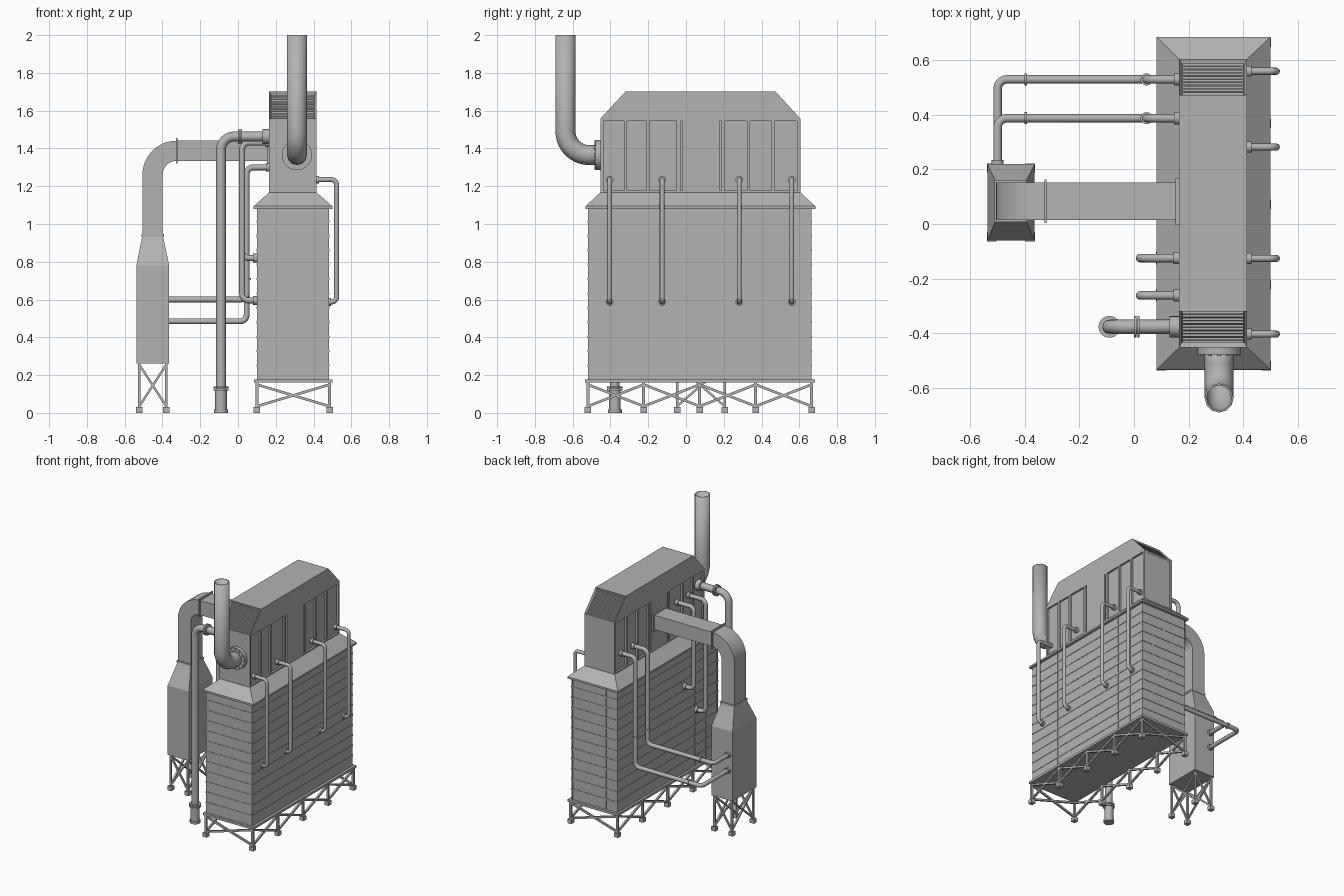
import bpy, bmesh, math
from mathutils import Vector, Matrix

cube = bpy.data.objects.get("Cube")
if cube:
    bpy.data.objects.remove(cube, do_unlink=True)

GREY = (0.45, 0.45, 0.45, 1)
grey = bpy.data.materials.new("plain_grey")
grey.use_nodes = True
grey.diffuse_color = GREY
grey.node_tree.nodes["Principled BSDF"].inputs["Base Color"].default_value = GREY


# Helpers
def link(name, mesh, smooth=False):
    obj = bpy.data.objects.new(name, mesh)
    bpy.context.collection.objects.link(obj)
    mesh.materials.clear()
    mesh.materials.append(grey)
    if smooth:
        mesh.shade_smooth()
        mesh.set_sharp_from_angle(angle=math.radians(35))
    return obj


def finish(name, bm, smooth=False):
    bmesh.ops.recalc_face_normals(bm, faces=bm.faces)
    mesh = bpy.data.meshes.new(name)
    bm.to_mesh(mesh)
    bm.free()
    return link(name, mesh, smooth)


def box(bm, x0, x1, y0, y1, z0, z1):
    m = Matrix.Translation(((x0 + x1) / 2, (y0 + y1) / 2, (z0 + z1) / 2))
    m = m @ Matrix.Diagonal((x1 - x0, y1 - y0, z1 - z0, 1))
    bmesh.ops.create_cube(bm, size=1, matrix=m)


def along(a, b):
    a, b = Vector(a), Vector(b)
    turn = (b - a).to_track_quat('Z', 'Y').to_matrix().to_4x4()
    return Matrix.Translation((a + b) / 2) @ turn, (b - a).length


def strut(bm, a, b, w):
    m, length = along(a, b)
    bmesh.ops.create_cube(bm, size=1, matrix=m @ Matrix.Diagonal((w, w, length, 1)))


def disc(bm, a, b, r, bolts=0):
    m, length = along(a, b)
    bmesh.ops.create_cone(bm, cap_ends=True, segments=24, radius1=r, radius2=r, depth=length, matrix=m)
    for i in range(bolts):
        t = 2 * math.pi * i / bolts
        p = m @ Matrix.Translation((r * 0.85 * math.cos(t), r * 0.85 * math.sin(t), 0))
        bmesh.ops.create_cone(bm, cap_ends=True, segments=6, radius1=r * 0.1, radius2=r * 0.1,
                              depth=length + 0.012, matrix=p)


def prism(name, pts, axis, lo, hi, smooth=False):
    """Extrude a profile along x (points are y, z) or y (points are x, z)."""
    bm = bmesh.new()
    place = (lambda u, v: (lo, u, v)) if axis == 'X' else (lambda u, v: (u, lo, v))
    face = bm.faces.new([bm.verts.new(place(u, v)) for u, v in pts])
    out = bmesh.ops.extrude_face_region(bm, geom=[face])
    step = Vector((hi - lo, 0, 0)) if axis == 'X' else Vector((0, hi - lo, 0))
    bmesh.ops.translate(bm, vec=step, verts=[g for g in out["geom"] if isinstance(g, bmesh.types.BMVert)])
    return finish(name, bm, smooth)


def frustum(bm, low, z0, high, z1):
    bmesh.ops.create_cube(bm, size=1)
    bm.verts.ensure_lookup_table()
    for v in bm.verts[-8:]:
        x0, x1, y0, y1 = high if v.co.z > 0 else low
        v.co = (x1 if v.co.x > 0 else x0, y1 if v.co.y > 0 else y0, z1 if v.co.z > 0 else z0)


def pipe(name, pts, r, bend, caps=True):
    """Tube along a path whose corners are rounded by a bend radius."""
    pts = [Vector(p) for p in pts]
    path = [pts[0]]
    for a, b, c in zip(pts, pts[1:], pts[2:]):
        u, v = (a - b).normalized(), (c - b).normalized()
        centre = b + (u + v) * bend
        for i in range(11):
            t = math.pi / 2 * i / 10
            path.append(centre - v * bend * math.cos(t) - u * bend * math.sin(t))
    path.append(pts[-1])
    curve = bpy.data.curves.new(name, 'CURVE')
    curve.dimensions = '3D'
    curve.bevel_depth, curve.bevel_resolution, curve.use_fill_caps = r, 4, caps
    line = curve.splines.new('POLY')
    line.points.add(len(path) - 1)
    for p, co in zip(line.points, path):
        p.co = (*co, 1)
    temp = bpy.data.objects.new(name, curve)
    mesh = bpy.data.meshes.new_from_object(temp)
    bpy.data.objects.remove(temp)
    return link(name, mesh, True)


def steps(a, b, n):
    return [a + (b - a) * i / n for i in range(n + 1)]


# Main casing with its grid of ribs
X0, X1, Y0, Y1, Z0, Z1 = 0.107, 0.475, -0.512, 0.658, 0.175, 1.09
bm = bmesh.new()
box(bm, X0, X1, Y0, Y1, Z0, Z1)
finish("main_casing", bm)
bm = bmesh.new()
for z in steps(Z0, Z1, 12)[1:-1]:
    box(bm, X0 - 0.009, X1 + 0.009, Y0 - 0.009, Y1 + 0.009, z - 0.006, z + 0.006)
for x in steps(X0, X1, 4):
    box(bm, x - 0.006, x + 0.006, Y0 - 0.007, Y1 + 0.007, Z0, Z1)
for y in steps(Y0, Y1, 9):
    box(bm, X0 - 0.007, X1 + 0.007, y - 0.006, y + 0.006, Z0, Z1)
finish("casing_ribs", bm)

# Base plate and sloped hood
bm = bmesh.new()
box(bm, 0.085, 0.5, -0.535, 0.682, 0.16, 0.177)
finish("base_plate", bm)
bm = bmesh.new()
box(bm, 0.083, 0.5, -0.533, 0.685, 1.08, 1.094)
frustum(bm, (0.083, 0.5, -0.533, 0.685), 1.094, (0.165, 0.415, -0.453, 0.605), 1.168)
finish("hood", bm)


# Support frames: legs, feet and crossed braces
def frame(name, xs, ys, top, w):
    bm = bmesh.new()
    feet = [(x, y) for x in (xs[0], xs[-1]) for y in ys]
    for x, y in feet:
        box(bm, x - 0.017, x + 0.017, y - 0.017, y + 0.017, 0, 0.03)
        strut(bm, (x, y, 0.02), (x, y, top), w)
    bays = [((x, a), (x, b)) for x in xs for a, b in zip(ys, ys[1:])]
    bays += [((xs[0], y), (xs[1], y)) for y in (ys[0], ys[-1])]
    for p, q in bays:
        strut(bm, (*p, 0.035), (*q, top - 0.015), w * 0.85)
        strut(bm, (*p, top - 0.015), (*q, 0.035), w * 0.85)
    finish(name, bm)


frame("main_support_frame", (0.1, 0.485), steps(-0.52, 0.665, 4), 0.165, 0.016)
frame("tank_support_frame", (-0.522, -0.38), (-0.047, 0.205), 0.27, 0.014)

# Upper housing: core, roof with louvred ends, side panel frames
prism("housing_core", [(-0.45, 1.16), (0.603, 1.16), (0.603, 1.55), (-0.45, 1.55)], 'X', 0.179, 0.401)
roof = prism("housing_roof", [(-0.453, 1.545), (0.605, 1.545), (0.605, 1.558), (0.473, 1.702),
                              (-0.32, 1.702), (-0.453, 1.558)], 'X', 0.165, 0.415)
bm = bmesh.new()
bm.from_mesh(roof.data)
ends = [f for f in bm.faces if abs(f.normal.y) > 0.3 and f.normal.z > 0.3]
bmesh.ops.inset_individual(bm, faces=ends, thickness=0.014, depth=-0.016)
bm.to_mesh(roof.data)
bm.free()
bm = bmesh.new()
for edge, ridge in ((-0.453, -0.32), (0.605, 0.473)):
    for t in steps(0.1, 0.9, 9):
        y, z = edge + (ridge - edge) * t, 1.558 + 0.144 * t
        out = 0.008 if edge > 0 else -0.008
        strut(bm, (0.178, y - out, z - 0.008), (0.402, y - out, z - 0.008), 0.009)
finish("louvre_slats", bm)
bm = bmesh.new()
for x0, x1 in ((0.165, 0.185), (0.395, 0.415)):
    for y in (-0.445, -0.32, -0.2, 0.197, 0.33, 0.46, 0.597):
        box(bm, x0, x1, y - 0.008, y + 0.008, 1.16, 1.55)
    box(bm, x0, x1, -0.05, -0.03, 1.16, 1.55)
    box(bm, x0, x1, -0.018, 0.178, 1.16, 1.55)
    box(bm, x0, x1, -0.453, 0.605, 1.155, 1.178)
finish("housing_panel_frames", bm)

# Side tank with tapered top
bm = bmesh.new()
box(bm, -0.538, -0.364, -0.06, 0.22, 0.262, 0.78)
frustum(bm, (-0.538, -0.364, -0.06, 0.22), 0.78, (-0.506, -0.398, 0.014, 0.153), 0.94)
box(bm, -0.512, -0.392, 0.008, 0.159, 0.932, 0.946)
finish("side_tank", bm)

# Square duct with elbow
cx, cz = -0.325, 1.26
turn = [math.pi / 2 + math.pi / 2 * i / 12 for i in range(13)]
outer = [(cx + 0.181 * math.cos(t), cz + 0.181 * math.sin(t)) for t in turn]
inner = [(cx + 0.074 * math.cos(t), cz + 0.074 * math.sin(t)) for t in reversed(turn)]
prism("square_duct", [(0.18, 1.441)] + outer + [(-0.506, 0.94), (-0.399, 0.94)] + inner + [(0.18, 1.334)],
      'Y', 0.014, 0.153, True)
bm = bmesh.new()
box(bm, -0.329, -0.321, 0.003, 0.164, 1.32, 1.455)
box(bm, 0.153, 0.168, -0.004, 0.166, 1.318, 1.457)
finish("duct_flanges", bm)

# Exhaust stack, open at the top
stack = pipe("exhaust_stack", [(0.312, -0.45, 1.365), (0.312, -0.638, 1.365), (0.312, -0.638, 2)], 0.053, 0.125, False)
wall = stack.modifiers.new("wall", 'SOLIDIFY')
wall.thickness, wall.offset = 0.007, -1
bm = bmesh.new()
disc(bm, (0.312, -0.45, 1.365), (0.312, -0.478, 1.365), 0.08, 12)

# Large front pipe
px, py, pz = -0.09, -0.377, 1.463
pipe("front_pipe", [(px, py, 0), (px, py, pz), (0.17, py, pz)], 0.026, 0.07)
disc(bm, (px, py, 0), (px, py, 0.12), 0.031)
disc(bm, (px, py, 0), (px, py, 0.018), 0.037)
disc(bm, (px, py, 0.118), (px, py, 0.128), 0.04)
disc(bm, (px, py, 0.131), (px, py, 0.141), 0.04)
disc(bm, (0, py, pz), (0.009, py, pz), 0.04)
disc(bm, (0.012, py, pz), (0.021, py, pz), 0.04)
disc(bm, (0.13, py, pz), (0.167, py, pz), 0.039)

# Pipes from housing to side tank
for y, z in ((0.53, 0.485), (0.388, 0.6)):
    pipe("tank_pipe", [(0.17, y, 1.3), (0.046, y, 1.3), (0.046, y, z), (-0.5, y, z), (-0.5, 0.21, z)], 0.0155, 0.035)
    disc(bm, (0.147, y, 1.3), (0.167, y, 1.3), 0.023)
    disc(bm, (0.046, y, 0.705), (0.046, y, 0.715), 0.022)
    disc(bm, (-0.402, y, z), (-0.392, y, z), 0.022)
    disc(bm, (-0.5, 0.235, z), (-0.5, 0.218, z), 0.022)

# Short pipes from housing to casing on the tank side
for y, z in ((-0.125, 0.82), (-0.262, 0.595)):
    pipe("casing_pipe", [(0.17, y, 1.43), (0.022, y, 1.43), (0.022, y, z), (0.11, y, z)], 0.0155, 0.035)
    disc(bm, (0.145, y, 1.43), (0.167, y, 1.43), 0.022)
    disc(bm, (0.08, y, z), (0.1, y, z), 0.023)

# Looped pipes on the opposite side
for y in (-0.404, -0.126, 0.282, 0.56):
    pipe("loop_pipe", [(0.4, y, 1.235), (0.522, y, 1.235), (0.522, y, 0.587), (0.47, y, 0.587)], 0.013, 0.028)
    disc(bm, (0.413, y, 1.235), (0.43, y, 1.235), 0.02)
    disc(bm, (0.474, y, 0.587), (0.493, y, 0.587), 0.02)
finish("pipe_flanges", bm, True)
